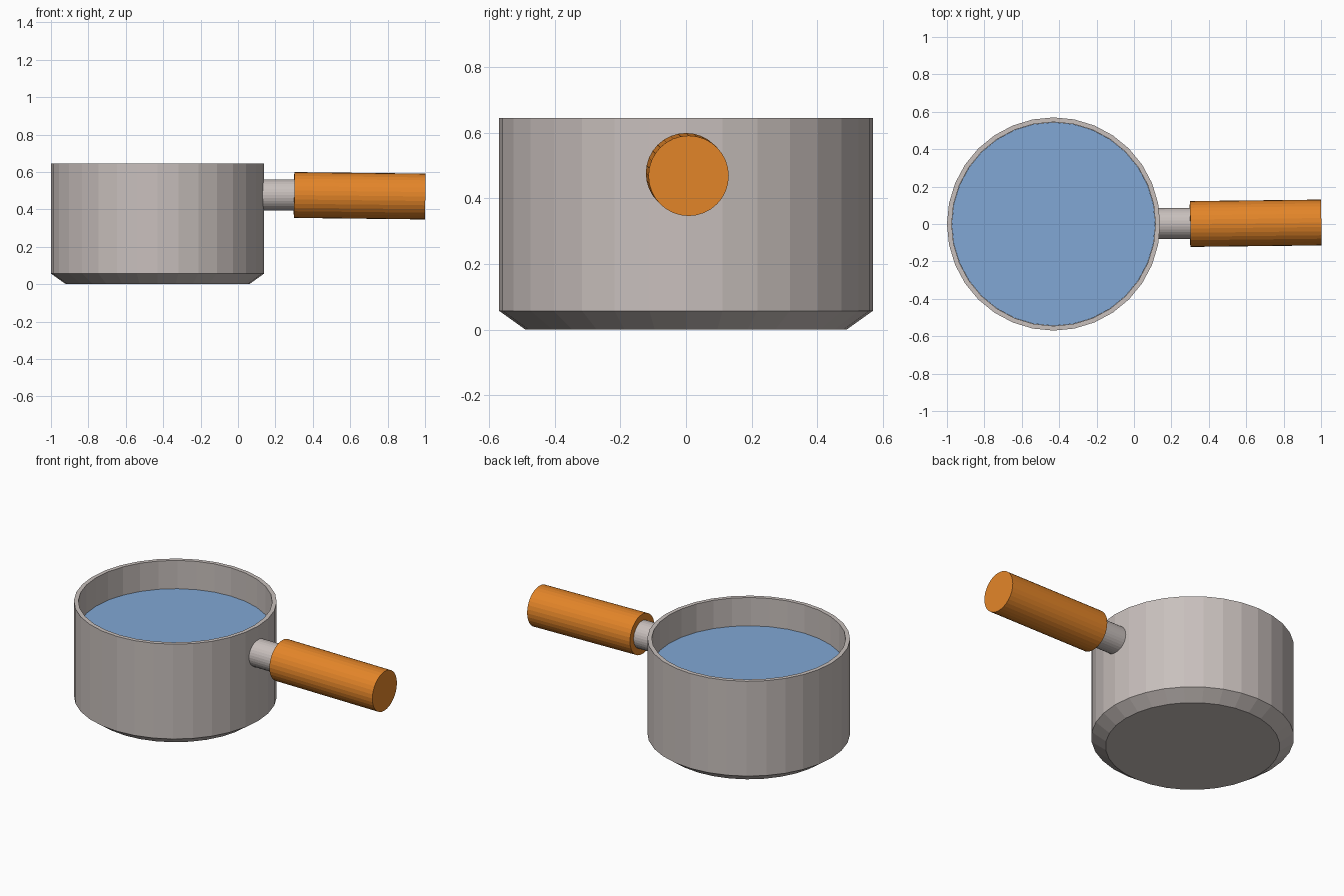
import bpy, bmesh, math
from mathutils import Vector

if "Cube" in bpy.data.objects:
    bpy.data.objects.remove(bpy.data.objects["Cube"])

SEG = 32
POT_X = -0.43


def material(name, rgb):
    m = bpy.data.materials.new(name)
    m.diffuse_color = (*rgb, 1)
    m.use_nodes = True
    m.node_tree.nodes["Principled BSDF"].inputs["Base Color"].default_value = m.diffuse_color
    return m


metal = material("warm grey metal", (0.58, 0.525, 0.505))
orange = material("orange grip", (0.77, 0.235, 0.022))
blue = material("blue water", (0.22, 0.39, 0.66))


def add_object(name, bm, mat):
    bmesh.ops.recalc_face_normals(bm, faces=bm.faces)
    me = bpy.data.meshes.new(name)
    bm.to_mesh(me)
    bm.free()
    me.materials.append(mat)
    ob = bpy.data.objects.new(name, me)
    bpy.context.collection.objects.link(ob)
    return ob


def lathe(name, profile, mat):
    """Stack of rings (radius, z) with both ends capped."""
    bm = bmesh.new()
    rings = []
    for r, z in profile:
        rings.append([bm.verts.new((r * math.cos(2 * math.pi * i / SEG),
                                    r * math.sin(2 * math.pi * i / SEG), z))
                      for i in range(SEG)])
    for a, b in zip(rings, rings[1:]):
        for i in range(SEG):
            j = (i + 1) % SEG
            bm.faces.new((a[i], a[j], b[j], b[i]))
    bm.faces.new(rings[0])
    bm.faces.new(rings[-1])
    return add_object(name, bm, mat)


def rod(name, start, end, radius, mat):
    """Cylinder running between two points."""
    a, b = Vector(start), Vector(end)
    ob = lathe(name, [(radius, 0), (radius, (b - a).length)], mat)
    ob.location = a
    ob.rotation_euler = (b - a).to_track_quat('Z', 'Y').to_euler()
    return ob


# Pot shell: chamfered base, outer wall, rim, inner wall and floor
pot = lathe("pot", [(0.49, 0), (0.57, 0.057), (0.57, 0.645),
                    (0.545, 0.645), (0.545, 0.06)], metal)
pot.location.x = POT_X

# Water filling the pot up to its surface
water = lathe("water", [(0.544, 0.062), (0.544, 0.47)], blue)
water.location.x = POT_X

# Handle: metal neck and slightly drooping grip
rod("handle_neck", (0.13, 0.002, 0.478), (0.32, 0.003, 0.477), 0.083, metal)
rod("handle_grip", (0.30, 0.0, 0.477), (1.0, 0.008, 0.469), 0.1225, orange)
